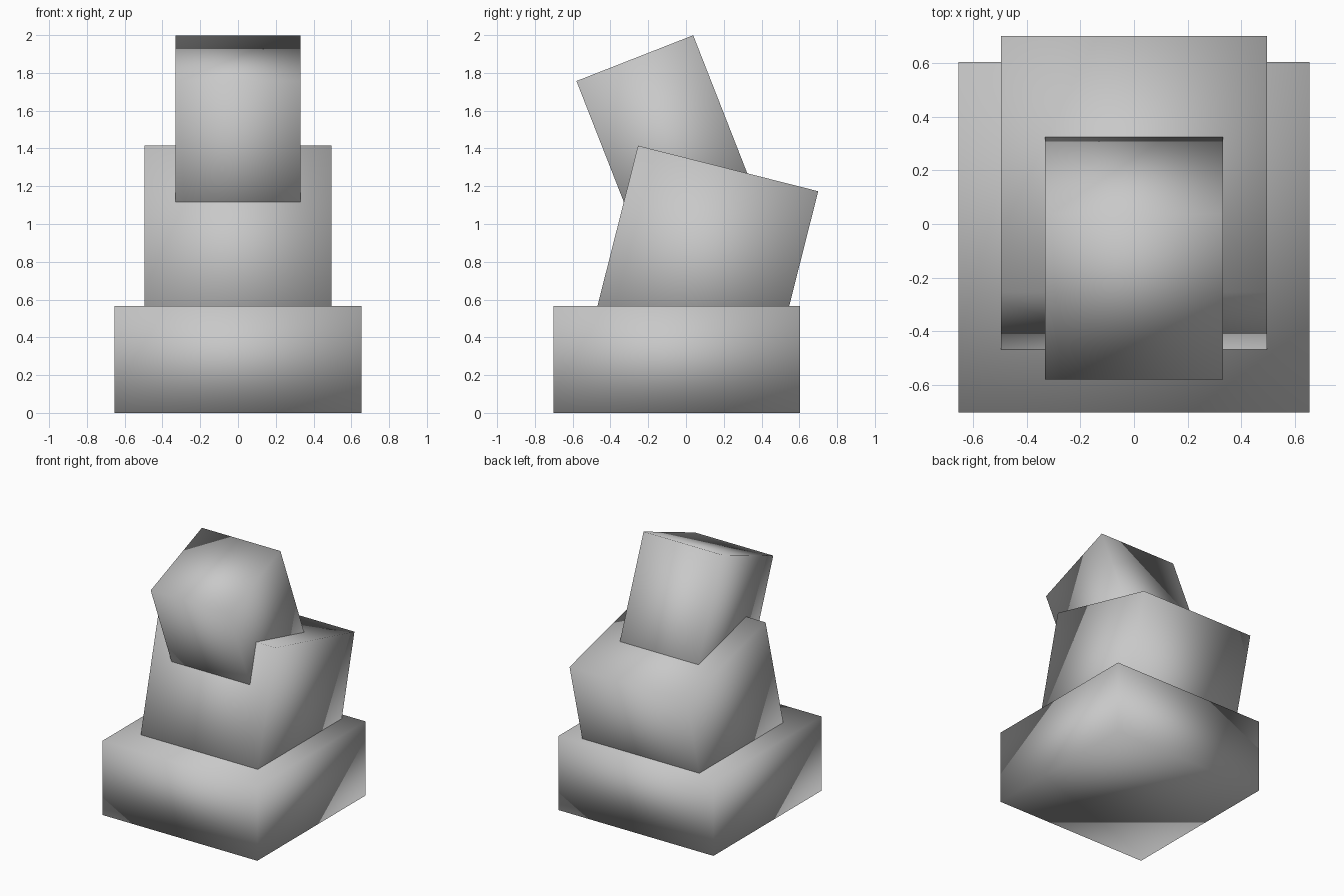
import bpy
import math
from mathutils import Matrix, Vector

if "Cube" in bpy.data.objects:
    bpy.data.objects.remove(bpy.data.objects["Cube"])

grey = bpy.data.materials.new("plain grey")
grey.diffuse_color = (0.58, 0.58, 0.58, 1)
grey.use_nodes = True
grey.node_tree.nodes["Principled BSDF"].inputs["Base Color"].default_value = grey.diffuse_color


def block(name, width, depth, height, top_y, top_z, tilt):
    """Softly shaded box hung from the centre of its top face, tilted about x."""
    bpy.ops.mesh.primitive_cube_add(size=1)
    ob = bpy.context.object
    ob.name = name
    ob.data.transform(
        Matrix.Translation(Vector((0, top_y, top_z)))
        @ Matrix.Rotation(math.radians(tilt), 4, 'X')
        @ Matrix.Diagonal((width, depth, height, 1))
        @ Matrix.Translation(Vector((0, 0, -0.5))))
    ob.data.materials.append(grey)
    # Smooth across every edge, so the boxes have rounded-looking shading
    bpy.ops.object.shade_smooth()
    return ob


# Wide level slab on the ground
block("base_block", 1.31, 1.306, 0.567, -0.049, 0.567, 0)
# Middle block leaning back, sunk into the base
block("middle_block", 0.99, 0.984, 1.02, 0.223, 1.294, -14.2)
# Upper block leaning forward, sunk into the middle block
block("top_block", 0.664, 0.664, 1.06, -0.271, 1.878, 21.4)
